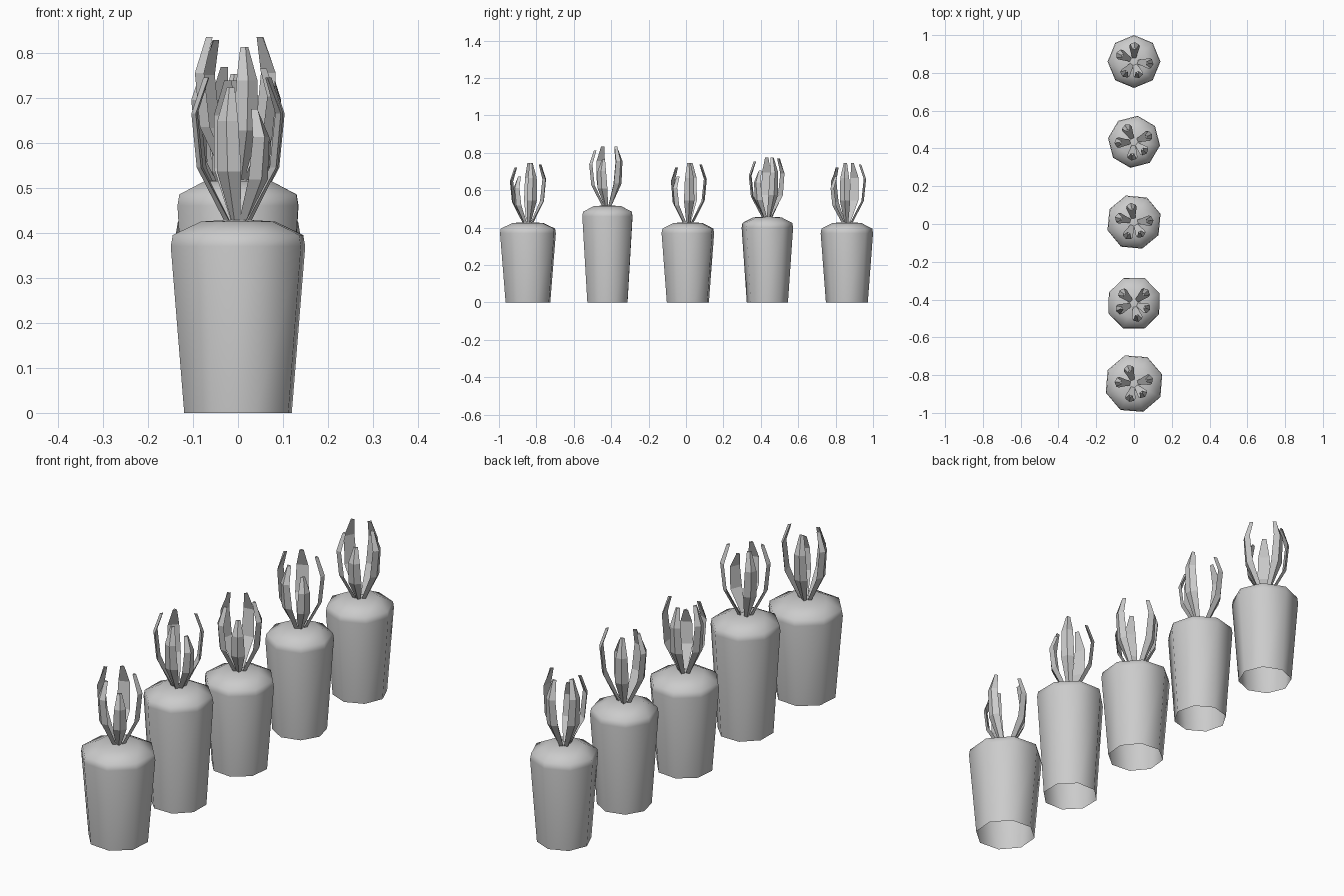
import bpy, bmesh
from math import cos, sin, radians, pi

if "Cube" in bpy.data.objects:
    bpy.data.objects.remove(bpy.data.objects["Cube"])

SIDES = 8


def make_object(name, verts, faces, smooth_angle):
    mesh = bpy.data.meshes.new(name)
    mesh.from_pydata(verts, [], faces)
    bm = bmesh.new()
    bm.from_mesh(mesh)
    bmesh.ops.recalc_face_normals(bm, faces=bm.faces)
    bm.to_mesh(mesh)
    bm.free()
    ob = bpy.data.objects.new(name, mesh)
    bpy.context.collection.objects.link(ob)
    bpy.ops.object.select_all(action='DESELECT')
    ob.select_set(True)
    bpy.context.view_layer.objects.active = ob
    bpy.ops.object.shade_smooth_by_angle(angle=radians(smooth_angle))
    return ob


# Tapered eight-sided root, open at the bottom
def root(name, y, radius, height, turn):
    profile = [(0.80 * radius, 0), (radius, height - 0.06),
               (0.97 * radius, height - 0.035), (0.55 * radius, height - 0.005)]
    verts, faces = [], []
    for r, z in profile:
        for i in range(SIDES):
            a = radians(turn) + 2 * pi * i / SIDES
            verts.append((r * cos(a), y + r * sin(a), z))
    for k in range(len(profile) - 1):
        for i in range(SIDES):
            j = (i + 1) % SIDES
            faces.append((k * SIDES + i, k * SIDES + j,
                          (k + 1) * SIDES + j, (k + 1) * SIDES + i))
    verts.append((0, y, height))
    top = (len(profile) - 1) * SIDES
    faces += [(top + i, top + (i + 1) % SIDES, len(verts) - 1) for i in range(SIDES)]
    make_object(name, verts, faces, 60)


# Tuft of curved blades with a ridged triangular section
BLADE = [(0.018, 0.0, 0.010), (0.080, 0.12, 0.028),
         (0.092, 0.24, 0.024), (0.065, 0.32, 0.009)]   # reach, rise, half width
LEAVES = [(175, 1.0), (110, 0.98), (15, 1.0), (-50, 0.78), (255, 0.93)]


def leaves(name, y, base, turn):
    verts, faces = [], []
    for angle, size in LEAVES:
        a = radians(angle + turn)
        first = len(verts)
        for reach, rise, half in BLADE:
            for out, side in ((0, -half), (0.012, 0), (0, half)):
                r = reach * (0.4 + 0.6 * size) + out
                verts.append((r * cos(a) - side * sin(a),
                              y + r * sin(a) + side * cos(a),
                              base + rise * size))
        for k in range(len(BLADE) - 1):
            for i in range(3):
                p, q = first + 3 * k + i, first + 3 * k + (i + 1) % 3
                faces.append((p, q, q + 3, p + 3))
        faces.append((first, first + 1, first + 2))
        last = first + 3 * (len(BLADE) - 1)
        faces.append((last, last + 1, last + 2))
    make_object(name, verts, faces, 20)


# Row of five: y, radius, root height, root turn, leaf turn
ROW = [(-0.845, 0.157, 0.43, 18, 0),
       (-0.42, 0.145, 0.52, 22, 28),
       (0.01, 0.147, 0.43, 17, -10),
       (0.435, 0.139, 0.46, -8, 8),
       (0.86, 0.140, 0.43, 0, -22)]
for n, (y, radius, height, turn, leaf_turn) in enumerate(ROW, 1):
    root(f"carrot_root_{n}", y, radius, height, turn)
    leaves(f"carrot_leaves_{n}", y, height - 0.005, leaf_turn)
